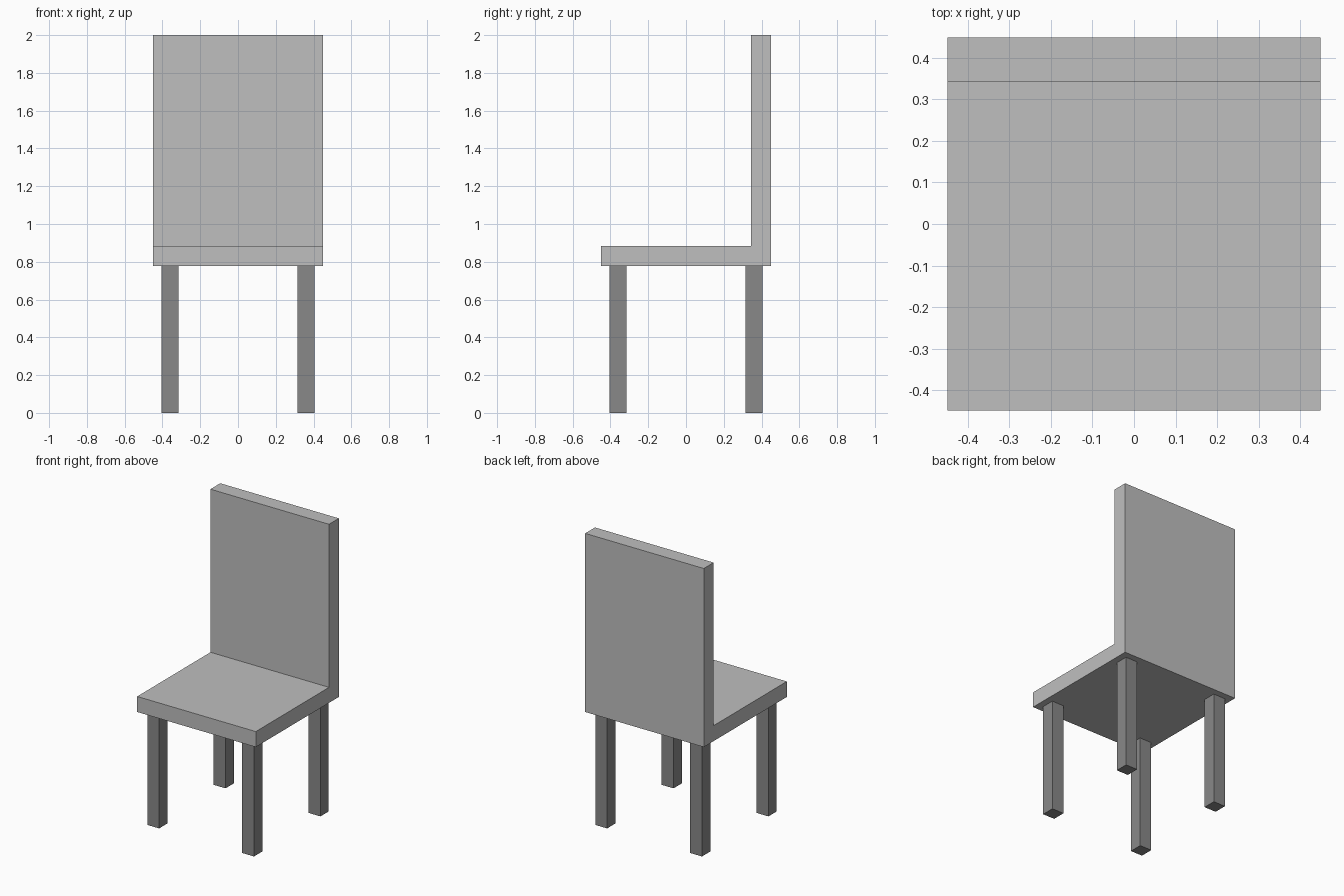
import bpy
import bmesh
from mathutils import Matrix, Vector

if "Cube" in bpy.data.objects:
    bpy.data.objects.remove(bpy.data.objects["Cube"], do_unlink=True)

HALF = 0.449         # half width and depth of the seat
SEAT_BOTTOM = 0.778
SEAT_TOP = 0.884
BACK_FRONT = 0.343   # front face of the backrest
HEIGHT = 2.0
LEG_OFFSET = 0.359
LEG_SIZE = 0.09


def make_material(name, grey):
    mat = bpy.data.materials.new(name)
    mat.use_nodes = True
    colour = (grey, grey, grey, 1)
    mat.diffuse_color = colour
    mat.node_tree.nodes["Principled BSDF"].inputs["Base Color"].default_value = colour
    return mat


def add_object(name, bm, mat):
    bmesh.ops.recalc_face_normals(bm, faces=bm.faces)
    mesh = bpy.data.meshes.new(name)
    bm.to_mesh(mesh)
    bm.free()
    mesh.materials.append(mat)
    obj = bpy.data.objects.new(name, mesh)
    bpy.context.collection.objects.link(obj)
    return obj


light_grey = make_material("light grey", 0.52)
dark_grey = make_material("dark grey", 0.25)

# Seat and backrest: one L-shaped side profile extruded across the width
profile = [(-HALF, SEAT_BOTTOM), (HALF, SEAT_BOTTOM), (HALF, HEIGHT),
           (BACK_FRONT, HEIGHT), (BACK_FRONT, SEAT_TOP), (-HALF, SEAT_TOP)]
bm = bmesh.new()
side = bm.faces.new([bm.verts.new((-HALF, y, z)) for y, z in profile])
extruded = bmesh.ops.extrude_face_region(bm, geom=[side], use_keep_orig=True)
moved = [v for v in extruded["geom"] if isinstance(v, bmesh.types.BMVert)]
bmesh.ops.translate(bm, verts=moved, vec=(2 * HALF, 0, 0))
add_object("seat_and_backrest", bm, light_grey)

# Four square legs
for y_name, y_sign in (("front", -1), ("back", 1)):
    for x_name, x_sign in (("right", -1), ("left", 1)):
        bm = bmesh.new()
        bmesh.ops.create_cube(bm, size=1, matrix=Matrix.Diagonal((LEG_SIZE, LEG_SIZE, SEAT_BOTTOM, 1)))
        leg = add_object(f"{y_name}_{x_name}_leg", bm, dark_grey)
        leg.location = Vector((x_sign * LEG_OFFSET, y_sign * LEG_OFFSET, SEAT_BOTTOM / 2))
